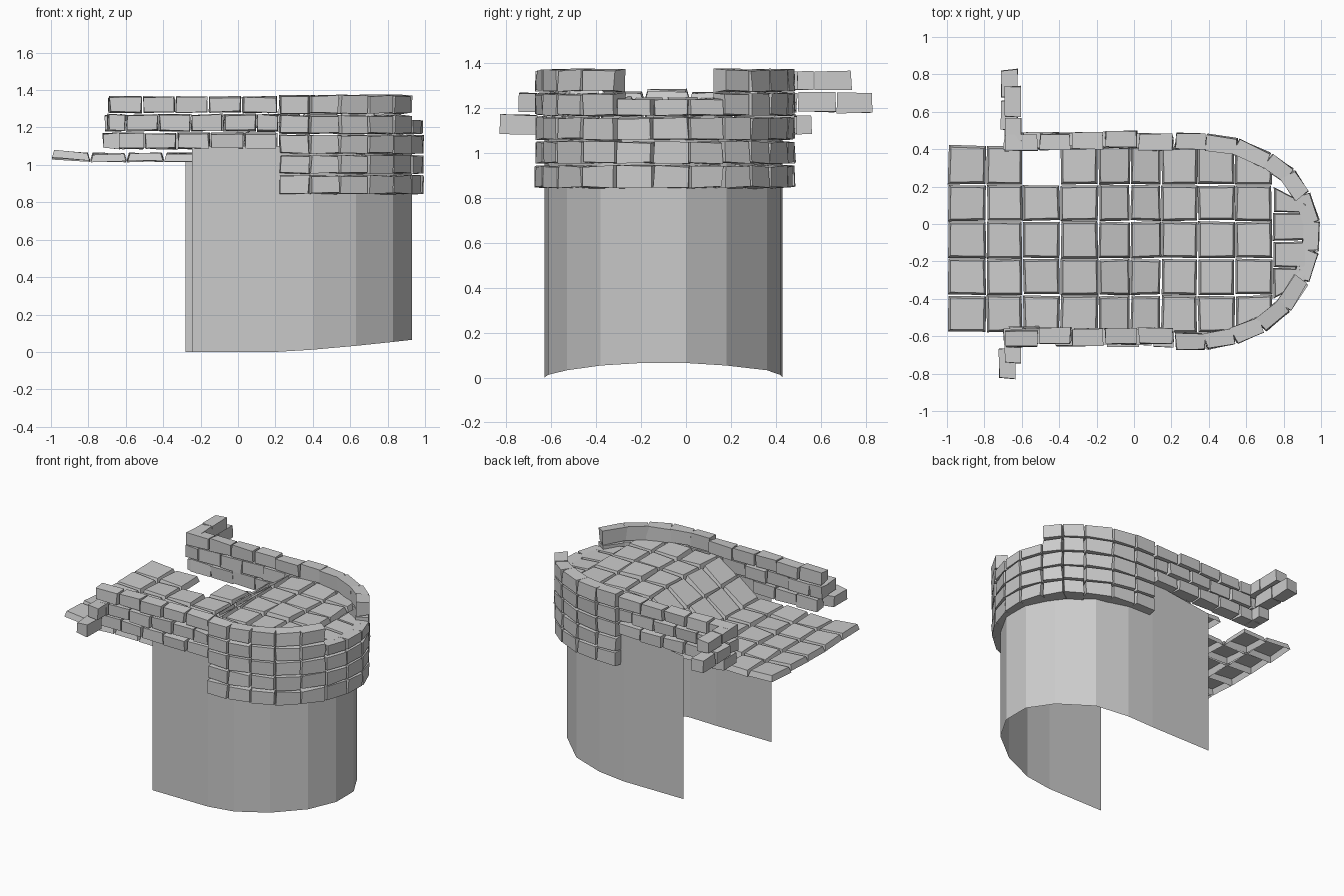
import bpy, bmesh, random
from mathutils import Vector

if "Cube" in bpy.data.objects:
    bpy.data.objects.remove(bpy.data.objects["Cube"])

random.seed(4)


def finish(bm, name):
    mesh = bpy.data.meshes.new(name)
    bm.to_mesh(mesh)
    bm.free()
    obj = bpy.data.objects.new(name, mesh)
    bpy.context.collection.objects.link(obj)
    return obj


def jit(a):
    return random.uniform(-a, a)


def brick(bm, p, q, z0, z1, depth, wob=0.005):
    """Rough brick: outer edge runs p to q, body extends to the left of that line."""
    p, q = Vector((*p, 0)), Vector((*q, 0))
    d = (q - p).normalized()
    n = Vector((-d.y, d.x, 0)) * depth
    gap = d * 0.003
    rings = []
    for e, s in ((p, 1), (q, -1)):
        ring = []
        for off, z, c in ((0, z0, 1), (0, z1, -1), (1, z1, 0), (1, z0, 0)):
            v = e + n * off + gap * s * (2.5 if off == 0 else 1)
            v.z = z + c * 0.004
            ring.append(bm.verts.new(v + Vector((jit(wob), jit(wob), jit(wob)))))
        rings.append(ring)
    a, b = rings
    bm.faces.new(a[::-1])
    bm.faces.new(b)
    for i in range(4):
        j = (i + 1) % 4
        bm.faces.new((a[i], a[j], b[j], b[i]))
    bmesh.ops.recalc_face_normals(bm, faces=bm.faces)


# Tall curved sheet under the brickwork, bottom edge rising to the round end
plan = [(-0.245, -0.63), (0.2, -0.63), (0.4, -0.615), (0.63, -0.53), (0.83, -0.38),
        (0.93, -0.2), (0.93, 0.0), (0.83, 0.18), (0.63, 0.36), (0.4, 0.42),
        (0.2, 0.43), (-0.28, 0.43)]
bm = bmesh.new()
cols = []
for x, y in plan:
    t = max(0, (x - 0.2) / 0.73)
    top = 1.1 if x > -0.27 else 1.04
    cols.append((bm.verts.new((x, y, 0.065 * t ** 1.3)), bm.verts.new((x, y, top))))
for a, b in zip(cols, cols[1:]):
    bm.faces.new((a[0], b[0], b[1], a[1]))
finish(bm, "tower_shell")

# Five stacked courses round the curved end, open gap in the top course
joints = [(0.22, -0.67), (0.385, -0.67), (0.545, -0.64), (0.70, -0.575), (0.835, -0.465),
          (0.93, -0.315), (0.985, -0.15), (0.99, 0.015), (0.935, 0.17), (0.855, 0.29),
          (0.735, 0.375), (0.56, 0.455), (0.385, 0.48), (0.22, 0.485)]
bm = bmesh.new()
for row in range(5):
    z = 0.845 + row * 0.107
    for i in range(13):
        middle = i in (5, 6, 7)
        if row == 4 and middle:
            continue
        top = z + (0.075 if row == 3 and middle else 0.1)
        brick(bm, joints[i], joints[i + 1], z, top, 0.085)
finish(bm, "curved_parapet")


# Straight side walls in running bond
courses = [(1.085, 1.17, [-0.67, -0.5, -0.325, -0.15, 0.03, 0.21]),
           (1.18, 1.27, [-0.7, -0.6, -0.425, -0.25, -0.08, 0.1, 0.22]),
           (1.28, 1.365, [-0.69, -0.51, -0.335, -0.16, 0.02, 0.21])]
for name, front in (("front_side_wall", True), ("back_side_wall", False)):
    bm = bmesh.new()
    for z0, z1, xs in courses:
        for a, b in zip(xs, xs[1:]):
            if front:
                y = -0.645 + jit(0.012)
                brick(bm, (a, y), (b, y), z0, z1, 0.085)
            else:
                y = 0.485 + jit(0.012)
                brick(bm, (b, y), (a, y), z0, z1, 0.085)
    finish(bm, name)

# Broken return walls at the open end: (y start, y end, x outer, course)
returns = {
    "front_return_wall": [(-0.66, -0.83, -0.72, 0), (-0.58, -0.75, -0.69, 1)],
    "back_return_wall": [(0.56, 0.40, -0.69, 0), (0.67, 0.5, -0.71, 1), (0.83, 0.67, -0.71, 1),
                         (0.57, 0.40, -0.69, 2), (0.74, 0.57, -0.69, 2)]}
for name, items in returns.items():
    bm = bmesh.new()
    for ya, yb, x, c in items:
        brick(bm, (x, ya), (x, yb), courses[c][0], courses[c][1], 0.085)
    finish(bm, name)


# Floor slabs: low landing, ramp, raised round platform
def floor_z(x):
    t = min(1, max(0, (x + 0.19) / 0.33))
    return 1.06 + 0.21 * t


def clamp_y(x, y):
    half = 0.52 if x < 0.4 else 0.52 * max(0, 1 - ((x - 0.4) / 0.57) ** 2) ** 0.5
    return min(max(y, -0.1 - half), -0.1 + half)


def slab(bm, x0, x1, y0, y1, zs, tilt):
    pts = [(x0, clamp_y(x0, y0)), (x1, clamp_y(x1, y0)),
           (x1, clamp_y(x1, y1)), (x0, clamp_y(x0, y1))]
    mid = Vector((sum(p[0] for p in pts) / 4, sum(p[1] for p in pts) / 4))
    lo, hi = [], []
    for (x, y), z in zip(pts, (zs[0], zs[1], zs[1], zs[0])):
        z += jit(tilt)
        d = (mid - Vector((x, y))) * 0.12
        x, y = x + jit(0.004), y + jit(0.004)
        lo.append(bm.verts.new((x, y, z - 0.04)))
        hi.append(bm.verts.new((x + d.x, y + d.y, z)))
    bm.faces.new(hi)
    for i in range(4):
        j = (i + 1) % 4
        bm.faces.new((lo[i], lo[j], hi[j], hi[i]))


xs = [-0.995, -0.79, -0.595, -0.395, -0.19, -0.02, 0.145, 0.34, 0.54, 0.74]
ys = [-0.58, -0.38, -0.185, 0.015, 0.21, 0.425]
bm = bmesh.new()
for i, (x0, x1) in enumerate(zip(xs, xs[1:])):
    for j, (y0, y1) in enumerate(zip(ys, ys[1:])):
        if (i, j) == (2, 4):
            continue  # missing slab
        z0, z1 = floor_z(x0), floor_z(x1)
        if i == 0:
            z0 += 0.015
        if (i, j) == (7, 2):
            z0, z1 = z0 + 0.01, z1 + 0.01
        slab(bm, x0 + 0.003, x1 - 0.003, y0 + 0.003, y1 - 0.003, (z0, z1), 0.007)
edge = [-0.4, -0.235, -0.09, 0.06, 0.2]
for y0, y1 in zip(edge, edge[1:]):
    slab(bm, 0.745, 0.925, y0 + 0.003, y1 - 0.003, (1.25, 1.24), 0.004)
finish(bm, "floor_slabs")
